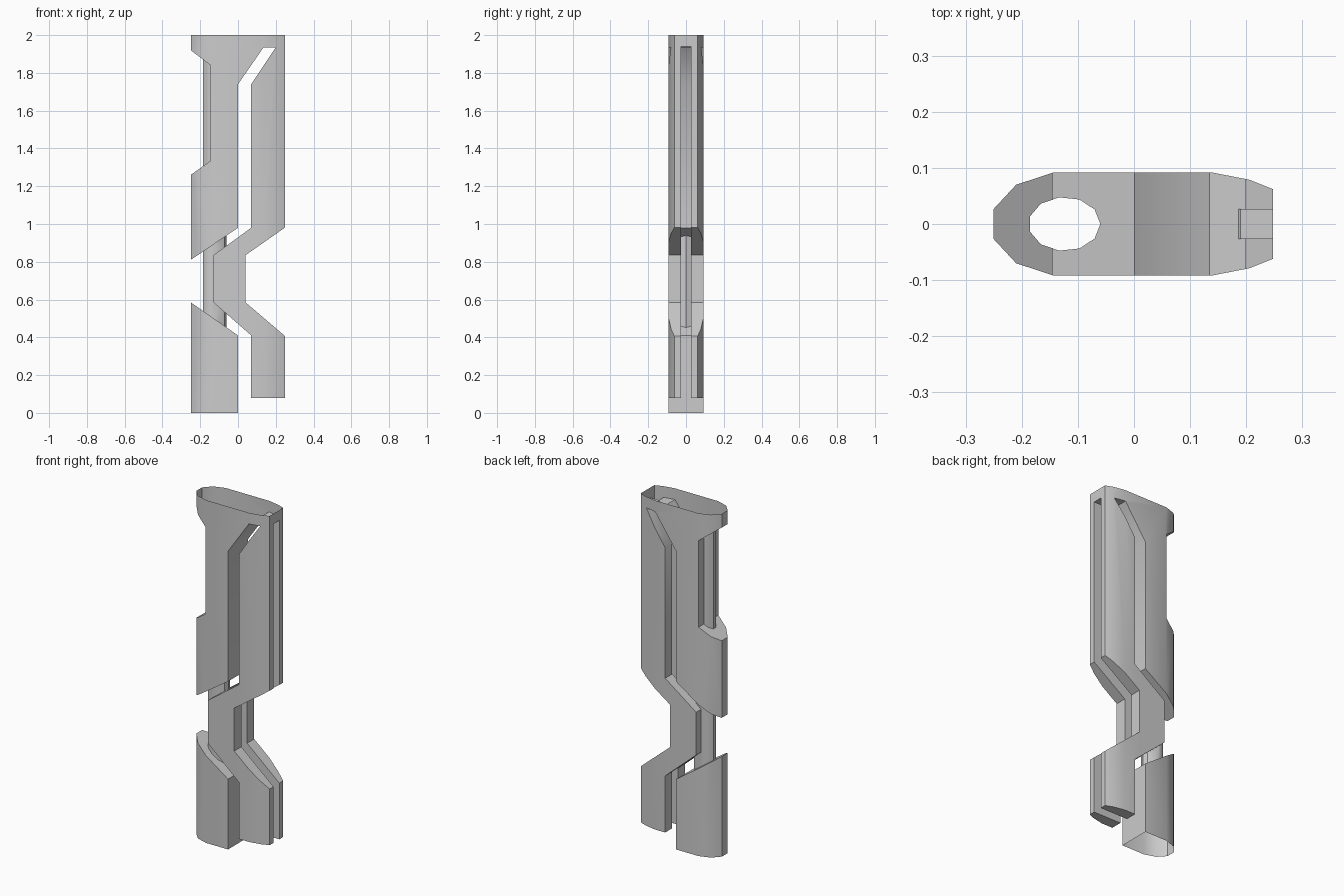
import bpy, bmesh, math

if "Cube" in bpy.data.objects:
    bpy.data.objects.remove(bpy.data.objects["Cube"])


def make_object(name, bm):
    bmesh.ops.recalc_face_normals(bm, faces=bm.faces[:])
    me = bpy.data.meshes.new(name)
    bm.to_mesh(me)
    bm.free()
    ob = bpy.data.objects.new(name, me)
    bpy.context.collection.objects.link(ob)
    return ob


def prism(name, start, offset):
    """Closed prism: polygon 'start' swept along 'offset'."""
    bm = bmesh.new()
    a = [bm.verts.new(p) for p in start]
    b = [bm.verts.new([p[i] + offset[i] for i in range(3)]) for p in start]
    n = len(a)
    bm.faces.new(a)
    bm.faces.new(b[::-1])
    for i in range(n):
        bm.faces.new((a[i], a[(i + 1) % n], b[(i + 1) % n], b[i]))
    return make_object(name, bm)


def side_cutter(name, xz, half_depth):
    return prism(name, [(x, -half_depth, z) for x, z in xz], (0, 2 * half_depth, 0))


def boolean(target, tool, operation):
    mod = target.modifiers.new(tool.name, 'BOOLEAN')
    mod.operation = operation
    mod.solver = 'EXACT'
    mod.object = tool
    tool.hide_render = True
    bpy.context.view_layer.objects.active = target
    bpy.ops.object.modifier_apply(modifier=mod.name)
    bpy.data.objects.remove(tool)


# Outer body: rounded outline, mirrored front to back
half = [(-0.25, 0.027), (-0.21, 0.07), (-0.143, 0.092),
        (0.138, 0.092), (0.205, 0.079), (0.248, 0.062)]
outline = half + [(x, -y) for x, y in reversed(half)]
body = prism("slotted_body", [(x, y, 0) for x, y in outline], (0, 0, 2))

# Notch exposing the tube on the left
notch = [(-0.3, 1.958), (-0.145, 1.84), (-0.145, 1.335), (-0.3, 1.224)]

# Channel dividing the left body from the bent leg
channel = [(0.135, 1.935), (0.2, 1.935), (0.07, 1.74), (0.07, 0.98),
           (-0.13, 0.835), (-0.13, 0.585), (0.07, 0.41), (0.07, 0.08),
           (0.3, 0.08), (0.3, -0.1), (0, -0.1), (0, 0.41),
           (-0.3, 0.62), (-0.3, 0.776), (0, 0.98), (0, 1.74)]

# Recess on the right of the bend
recess = [(0.3, 1.017), (0.04, 0.835), (0.04, 0.585), (0.3, 0.363)]

# Narrow slot splitting the leg into a front and a back prong
slot = [(0.3, 1.94), (0.19, 1.94), (0.05, 1.74), (0.05, 0.985),
        (-0.15, 0.84), (-0.15, 0.58), (0.05, 0.405), (0.05, 0.02), (0.3, 0.02)]

for name, shape, depth in (("notch_cutter", notch, 0.3), ("channel_cutter", channel, 0.3),
                           ("recess_cutter", recess, 0.3), ("slot_cutter", slot, 0.027)):
    boolean(body, side_cutter(name, shape, depth), 'DIFFERENCE')

# Inner tube joined into the body
ring = []
for i in range(11):
    a = 2 * math.pi * i / 11
    ring.append((-0.124 + 0.064 * math.cos(a), 0.048 * math.sin(a), 0.25))
boolean(body, prism("inner_tube", ring, (0, 0, 1.7)), 'UNION')

# Open the top and the bottom so the shell is hollow
bm = bmesh.new()
bm.from_mesh(body.data)
ends = [f for f in bm.faces
        if all(v.co.z > 1.999 for v in f.verts) or all(v.co.z < 0.001 for v in f.verts)]
bmesh.ops.delete(bm, geom=ends, context='FACES')
bm.to_mesh(body.data)
bm.free()

# Soft shading with sharp cut edges
bpy.ops.object.select_all(action='DESELECT')
body.select_set(True)
bpy.context.view_layer.objects.active = body
bpy.ops.object.shade_smooth_by_angle(angle=math.radians(35))
